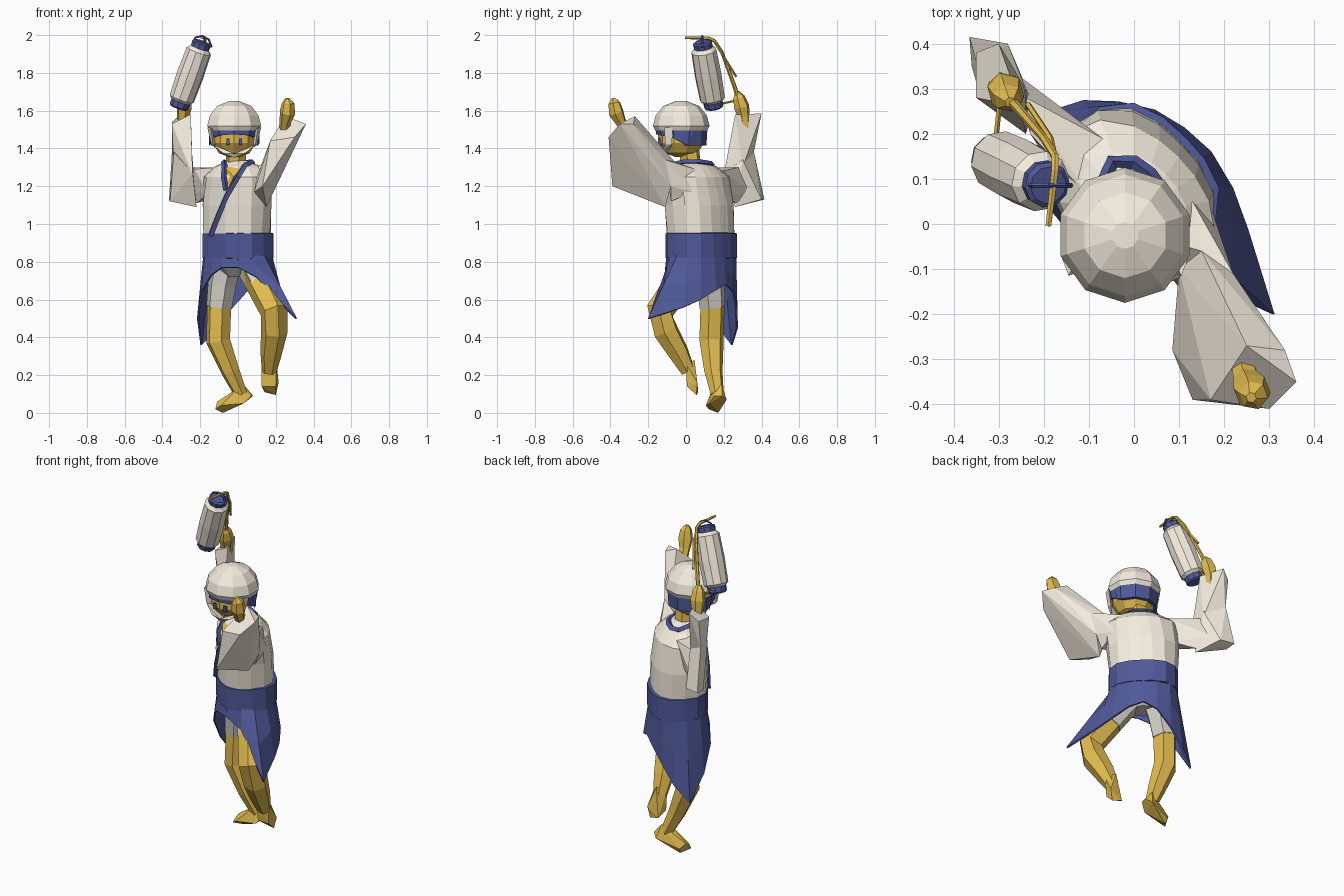
import bpy, bmesh
from math import sin, cos, pi, radians
from mathutils import Vector as V


def mat(name, rgb):
    m = bpy.data.materials.new(name)
    m.diffuse_color = (*rgb, 1)
    return m


SKIN = mat("ochre", (0.76, 0.50, 0.08))
BLUE = mat("indigo", (0.08, 0.10, 0.32))
CREAM = mat("cream", (0.90, 0.84, 0.73))
GREY = mat("pale_grey", (0.68, 0.65, 0.60))


def finish(name, bm, m):
    bmesh.ops.recalc_face_normals(bm, faces=bm.faces)
    me = bpy.data.meshes.new(name)
    bm.to_mesh(me)
    bm.free()
    me.materials.append(m)
    ob = bpy.data.objects.new(name, me)
    bpy.context.collection.objects.link(ob)
    return ob


def skin_rings(name, rings, m, caps=True):
    bm = bmesh.new()
    vs = [[bm.verts.new(p) for p in r] for r in rings]
    n = len(vs[0])
    for a, b in zip(vs, vs[1:]):
        for i in range(n):
            bm.faces.new((a[i], a[(i + 1) % n], b[(i + 1) % n], b[i]))
    if caps:
        bm.faces.new(vs[0])
        bm.faces.new(vs[-1])
    return finish(name, bm, m)


def body_point(az, ring, off=0.0):
    """Point on a rounded section turned 45 degrees: (cx, cy, a, b, power, z)."""
    cx, cy, a, b, p, z = ring
    f = radians(az + 45)
    r = (abs(cos(f) / a) ** p + abs(sin(f) / b) ** p) ** (-1 / p) + off
    return V((cx + r * cos(radians(az)), cy + r * sin(radians(az)), z))


def body_loft(name, rings, m, n=12):
    return skin_rings(name, [[body_point(360 * i / n, r) for i in range(n)] for r in rings], m)


def tube(name, pts, radii, m, n=6):
    """Tapered tube along a path."""
    pts = [V(p) for p in pts]
    if not isinstance(radii, (list, tuple)):
        radii = [radii] * len(pts)
    rings, prev, u = [], None, None
    for i, p in enumerate(pts):
        t = (pts[min(i + 1, len(pts) - 1)] - pts[max(i - 1, 0)]).normalized()
        u = t.orthogonal().normalized() if prev is None else prev.rotation_difference(t) @ u
        w, prev = t.cross(u), t
        rings.append([p + radii[i] * (u * cos(2 * pi * k / n) + w * sin(2 * pi * k / n))
                      for k in range(n)])
    return skin_rings(name, rings, m)


def hull(name, pts, m):
    bm = bmesh.new()
    for p in pts:
        bm.verts.new(p)
    r = bmesh.ops.convex_hull(bm, input=bm.verts)
    bmesh.ops.delete(bm, geom=[g for g in r["geom_interior"] if isinstance(g, bmesh.types.BMVert)],
                     context='VERTS')
    return finish(name, bm, m)


# Jacket body
TORSO = [(-.005, .08, .18, .15, 2.7, .88), (-.005, .07, .198, .153, 2.4, 1.1),
         (0, .05, .21, .14, 2.1, 1.25), (0, .04, .14, .10, 2, 1.305), (0, .03, .055, .055, 2, 1.335)]
body_loft("jacket_body", TORSO, CREAM, 16)


def on_torso(az, z, off=0.004):
    for a, b in zip(TORSO, TORSO[1:]):
        if z <= b[5]:
            break
    t = (z - a[5]) / (b[5] - a[5])
    return body_point(az, [p + t * (q - p) for p, q in zip(a, b)], off)


# Crossed collar and bare chest
tube("collar", [on_torso(a, z) for a, z in
                [(209, .94), (232, 1.05), (250, 1.15), (270, 1.25), (288, 1.31), (330, 1.325),
                 (30, 1.325), (65, 1.32), (90, 1.315), (115, 1.315), (150, 1.325), (195, 1.325),
                 (228, 1.305), (240, 1.25), (248, 1.18)]], .017, BLUE, 4)
hull("chest_skin", [on_torso(a, z, o) for a, z, o in
                    [(232, 1.3, .008), (285, 1.31, .008), (262, 1.25, .012), (250, 1.17, .008),
                     (260, 1.25, -.05)]], SKIN)

# Sash and open wrap skirt
SASH = (0, .08, .19, .16, 2.7)
body_loft("sash", [(0, .08, .17, .14, 2.7, .815), (*SASH, .82), (*SASH, .95),
                   (0, .08, .17, .14, 2.7, .955)], BLUE, 16)
hem = [(-42, .42, .50), (-20, .27, .56), (0, .22, .60), (25, .19, .65), (50, .175, .68),
       (75, .18, .64), (100, .195, .55), (120, .225, .45), (140, .26, .36), (165, .225, .5),
       (190, .20, .64), (215, .175, .73), (240, .175, .77), (270, .19, .77), (297, .215, .72)]
top = [body_point(a, (*SASH, .84), -.006) for a, r, z in hem]
low = [V((r * cos(radians(a)), .08 + r * sin(radians(a)), z)) for a, r, z in hem]
skirt = skin_rings("skirt", [top, [p.lerp(q, .5) for p, q in zip(top, low)], low], BLUE, False)
mod = skirt.modifiers.new("thickness", 'SOLIDIFY')
mod.thickness = .01

# Shorts and legs
body_loft("hips", [(0, .08, .165, .13, 2.5, .86), (0, .08, .14, .11, 2, .77),
                   (0, .08, .07, .06, 2, .72)], GREY, 8)
tube("left_short", [(-.06, .11, .8), (-.085, .13, .68), (-.1, .14, .56)], [.08, .077, .07], GREY)
tube("right_short", [(.06, .05, .8), (.10, -.01, .73), (.135, -.05, .66)], [.085, .084, .08], GREY)
tube("left_leg", [(-.07, .12, .74), (-.1, .14, .56), (-.105, .135, .38), (-.04, .145, .22),
                  (.015, .165, .1)], [.062, .066, .066, .05, .036], SKIN)
tube("right_leg", [(.09, .0, .74), (.192, -.138, .54), (.192, -.105, .43), (.175, -.04, .32),
                   (.165, .012, .22)], [.08, .076, .07, .058, .04], SKIN)
hull("left_foot", [(-.12, .12, .02), (-.11, .16, .06), (-.09, .105, .04), (-.08, .17, 0),
                   (-.085, .185, .03), (.03, .125, .05), (.08, .19, .09), (.05, .215, .07),
                   (0, .14, .13), (.03, .19, .15), (.07, .15, .09)], SKIN)
hull("right_foot", [(.125, 0, .26), (.205, 0, .26), (.165, .045, .28), (.125, .01, .14),
                    (.2, .005, .14), (.215, .06, .16), (.14, .065, .11), (.2, .055, .095)], SKIN)

# Wide sleeves
hull("left_upper_sleeve", [(-.1, .06, 1.3), (-.07, .19, 1.28), (-.16, .09, 1.16), (-.12, .2, 1.14),
                           (-.24, .28, 1.3), (-.23, .2, 1.29), (-.22, .27, 1.11),
                           (-.27, .34, 1.18)], CREAM)
hull("left_forearm_sleeve", [(-.35, .28, 1.53), (-.25, .26, 1.58), (-.30, .4, 1.585),
                             (-.35, .38, 1.54), (-.24, .2, 1.26), (-.24, .3, 1.3),
                             (-.35, .355, 1.36), (-.34, .3, 1.3)], CREAM)
hull("left_hanging_sleeve", [(-.24, .2, 1.27), (-.34, .28, 1.38), (-.35, .36, 1.38),
                             (-.24, .3, 1.34), (-.365, .415, 1.13), (-.36, .35, 1.12),
                             (-.22, .26, 1.09), (-.28, .4, 1.13)], CREAM)
elbow = [(.10, -.10, 1.25), (.15, -.06, 1.33), (.22, -.11, 1.34), (.2, -.08, 1.2)]
hull("right_forearm_sleeve", elbow + [(.30, -.41, 1.46), (.13, -.39, 1.2), (.085, -.28, 1.17),
                                      (.17, -.39, 1.44), (.15, -.11, 1.09), (.36, -.35, 1.53),
                                      (.25, -.27, 1.57), (.335, -.28, 1.53)], CREAM)
hull("right_upper_sleeve", elbow + [(.13, .05, 1.29), (.08, -.04, 1.29), (.17, .04, 1.17),
                                    (.1, -.08, 1.13), (.165, -.08, 1.12)], CREAM)

# Hands
tube("right_hand", [(.24, -.30, 1.47), (.25, -.345, 1.54), (.262, -.37, 1.59), (.265, -.38, 1.64),
                    (.26, -.385, 1.665)], [.028, .03, .042, .033, .012], SKIN)
tube("left_hand", [(-.29, .31, 1.5), (-.29, .305, 1.57), (-.285, .295, 1.62), (-.28, .28, 1.67),
                   (-.275, .27, 1.7)], [.03, .033, .042, .033, .012], SKIN)

# Neck, head, headband and cap
HX, HY = -.02, -.025


def head_part(name, prof, m):
    return skin_rings(name, [[(HX + r * cos(pi * (i + .5) / 5), HY + r * sin(pi * (i + .5) / 5), z)
                              for i in range(10)] for r, z in prof], m)


tube("neck", [(-.01, .03, 1.28), (-.01, .015, 1.4)], [.055, .055], SKIN)
head_part("head", [(.03, 1.355), (.085, 1.375), (.122, 1.43), (.125, 1.53)], SKIN)
head_part("cap", [(.138, 1.495), (.15, 1.52), (.135, 1.575), (.095, 1.625), (.03, 1.65)], CREAM)
bm = bmesh.new()
rows = []
for i in range(10):
    a = pi * (i + .5) / 5
    c, s = cos(a), sin(a)
    bottom = 1.475 - .03 * (1 + s) if s < .2 else 1.415
    rows.append([bm.verts.new((HX + r * c, HY + r * s, z))
                 for r, z in ((.14, 1.53), (.133, bottom), (.11, bottom))])
for i in range(10):
    p, q = rows[i], rows[(i + 1) % 10]
    for k in range(2):
        bm.faces.new((p[k], p[k + 1], q[k + 1], q[k]))
finish("headband", bm, BLUE)

for side, sx in (("left", -1), ("right", 1)):
    # Chin strap, fringe spike and eye on each side
    def at(x, y, z):
        return (HX + sx * x, HY + y, z)
    jaw = [at(.112, -.085, 1.42), at(.122, -.05, 1.42), at(.1, -.06, 1.41)]
    hull(side + "_cheek_strap", jaw + [at(.142, -.045, 1.51), at(.125, -.09, 1.51),
                                       at(.11, -.06, 1.5)], CREAM)
    hull(side + "_chin_strap", jaw + [at(0, -.125, 1.372), at(0, -.11, 1.35), at(0, -.08, 1.36),
                                      at(.06, -.11, 1.375)], CREAM)
    hull(side + "_fringe_spike", [at(.135, 0, 1.49), at(.12, .07, 1.49), at(.132, .02, 1.41),
                                  at(.11, .03, 1.49)], BLUE)
    hull(side + "_eye", [at(.033 + dx, -.117 + dy, 1.435 + dz) for dx in (-.009, .009)
                         for dy in (-.006, .02) for dz in (-.016, .018)], BLUE)

# Paper lantern hanging from a bent pole
lo, hi = V((-.315, .148, 1.615)), V((-.19, .086, 1.965))


def lantern(name, prof, m):
    tube(name, [lo.lerp(hi, t) for t, r in prof], [r for t, r in prof], m, 10)


lantern("lantern_paper", [(.09, .05), (.14, .068), (.5, .072), (.86, .068), (.91, .05)], CREAM)
lantern("lantern_base", [(0, .045), (.02, .052), (.11, .053)], BLUE)
lantern("lantern_lid", [(.89, .05), (.98, .052), (1, .042)], BLUE)
tube("lantern_handle", [hi + V((-.05, .0, -.01)), hi + V((-.035, 0, .022)), hi + V((0, 0, .03)),
                        hi + V((.035, 0, .012)), hi + V((.05, 0, -.03))], .006, BLUE, 5)
tube("pole", [(-.29, .29, 1.6), (-.26, .26, 1.72), (-.2, .19, 1.91), (-.175, .15, 1.97),
              (-.175, .12, 1.984), (-.19, -.005, 1.986)], [.013, .011, .009, .009, .009, .007], SKIN)
tube("pole_branch", [(-.177, .15, 1.965), (-.185, .19, 1.9), (-.235, .265, 1.78)], .007, SKIN, 5)
tube("lantern_cord", [(-.3, .3, 1.66), (-.3, .25, 1.65), (-.308, .18, 1.635)], .006, SKIN, 5)
